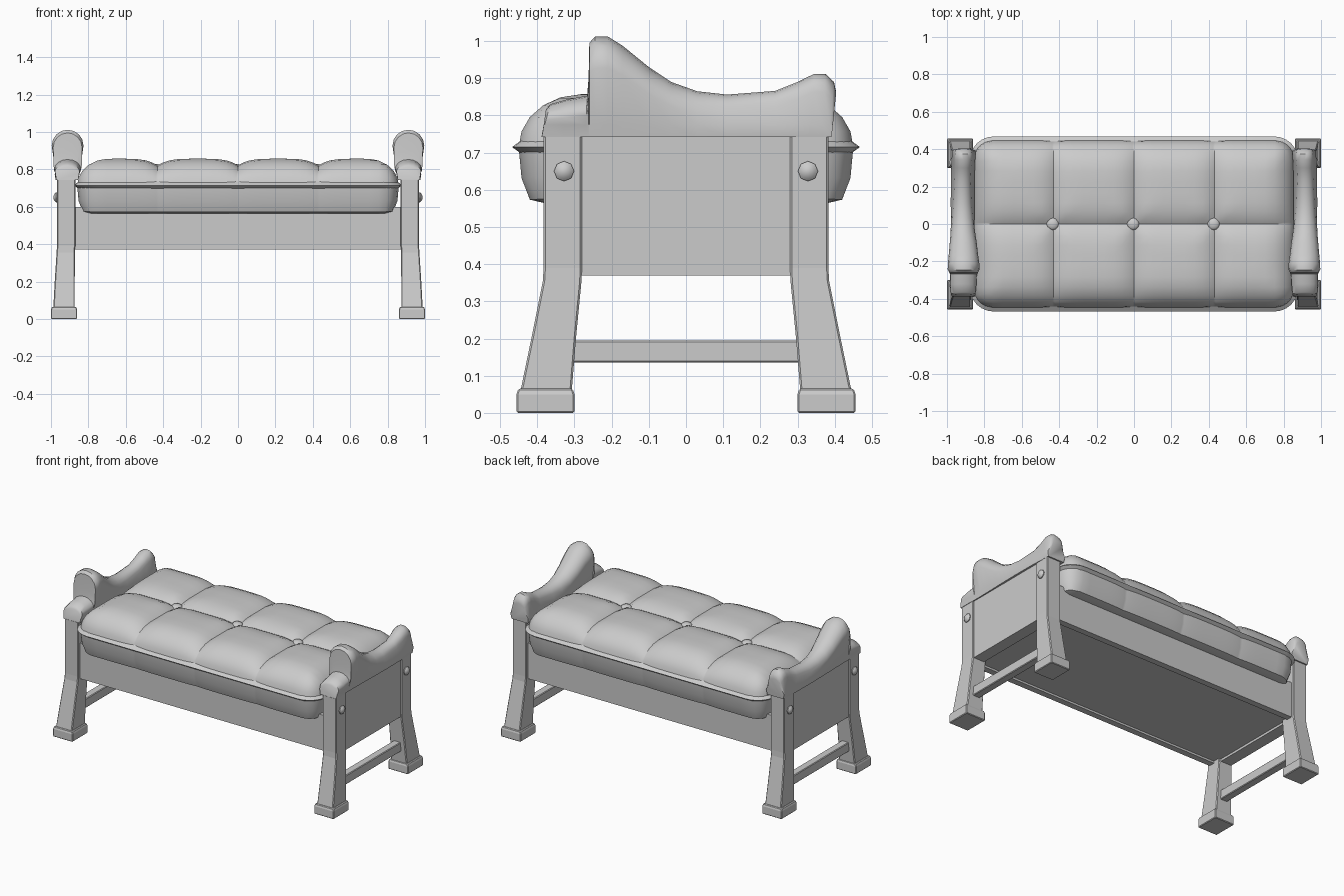
import bpy, bmesh
from math import sin, cos, pi, sqrt
from mathutils import Vector

if "Cube" in bpy.data.objects:
    bpy.data.objects.remove(bpy.data.objects["Cube"])


def finish(name, bm, bevel=0.0, smooth=False):
    bmesh.ops.recalc_face_normals(bm, faces=bm.faces)
    me = bpy.data.meshes.new(name)
    bm.to_mesh(me)
    bm.free()
    ob = bpy.data.objects.new(name, me)
    bpy.context.collection.objects.link(ob)
    if bevel:
        m = ob.modifiers.new("bevel", 'BEVEL')
        m.width, m.segments, m.limit_method = bevel, 1, 'ANGLE'
    if smooth:
        bpy.ops.object.select_all(action='DESELECT')
        ob.select_set(True)
        bpy.context.view_layer.objects.active = ob
        bpy.ops.object.shade_smooth_by_angle(angle=0.7)
    return ob


def loft(name, rings, bevel=0.0, smooth=False):
    """Skin a list of equal-length closed rings and cap both ends."""
    bm = bmesh.new()
    vs = [[bm.verts.new(p) for p in r] for r in rings]
    n = len(vs[0])
    for a, b in zip(vs, vs[1:]):
        for i in range(n):
            j = (i + 1) % n
            bm.faces.new((a[i], a[j], b[j], b[i]))
    bm.faces.new(vs[0])
    bm.faces.new(vs[-1])
    return finish(name, bm, bevel, smooth)


def rect(x0, x1, y0, y1, z, sx=1, sy=1):
    return [(sx * x, sy * y, z) for x, y in ((x0, y0), (x1, y0), (x1, y1), (x0, y1))]


def box(name, x0, x1, y0, y1, z0, z1, bevel=0.0):
    return loft(name, [rect(x0, x1, y0, y1, z0), rect(x0, x1, y0, y1, z1)], bevel)


# legs, feet and bolts at the four corners
LEG = [(0.05, 0.873, 0.988, 0.308, 0.447), (0.20, 0.873, 0.98, 0.296, 0.416),
       (0.355, 0.872, 0.97, 0.281, 0.385), (0.39, 0.87, 0.968, 0.28, 0.383),
       (0.75, 0.87, 0.968, 0.28, 0.383)]
for sx, side in ((-1, "left"), (1, "right")):
    for sy, end in ((-1, "front"), (1, "back")):
        tag = f"{end}_{side}"
        loft("leg_" + tag, [rect(a, b, c, d, z, sx, sy) for z, a, b, c, d in LEG], 0.005)
        loft("foot_" + tag, [rect(0.86, 1.0, 0.30, 0.456, 0, sx, sy),
                             rect(0.86, 1.0, 0.30, 0.456, 0.05, sx, sy),
                             rect(0.865, 0.995, 0.305, 0.451, 0.065, sx, sy)], 0.004)
        rings = [[(sx * x, sy * 0.328 + r * cos(k * pi / 4), 0.65 + r * sin(k * pi / 4))
                  for k in range(8)]
                 for x, r in ((0.955, 0.027), (0.973, 0.027), (0.98, 0.02), (0.986, 0.008))]
        loft("bolt_" + tag, rings, smooth=True)

    # end panel and low stretcher
    x0, x1 = sorted((sx * 0.885, sx * 0.962))
    box("end_panel_" + side, x0, x1, -0.285, 0.285, 0.37, 0.75)
    x0, x1 = sorted((sx * 0.90, sx * 0.95))
    box("stretcher_" + side, x0, x1, -0.31, 0.31, 0.135, 0.195, 0.004)

    # sculpted arm: (bottom y, top y, top z, half width, centre x)
    ARM = [(-0.387, -0.377, 0.815, 0.055, 0.913), (-0.393, -0.385, 0.800, 0.060, 0.913),
           (-0.388, -0.365, 0.830, 0.066, 0.913), (-0.33, -0.32, 0.843, 0.070, 0.913),
           (-0.27, -0.266, 0.853, 0.072, 0.911), (-0.262, -0.262, 0.90, 0.076, 0.911),
           (-0.26, -0.26, 0.995, 0.077, 0.911), (-0.24, -0.245, 1.012, 0.085, 0.911),
           (-0.21, -0.21, 1.012, 0.084, 0.911), (-0.17, -0.17, 0.987, 0.079, 0.912),
           (-0.10, -0.10, 0.93, 0.072, 0.913), (-0.04, -0.04, 0.89, 0.065, 0.915),
           (0.03, 0.03, 0.865, 0.058, 0.916), (0.11, 0.11, 0.856, 0.052, 0.917),
           (0.24, 0.24, 0.866, 0.046, 0.916), (0.30, 0.30, 0.89, 0.046, 0.914),
           (0.335, 0.345, 0.912, 0.049, 0.912), (0.365, 0.375, 0.912, 0.049, 0.911),
           (0.385, 0.398, 0.890, 0.045, 0.911), (0.392, 0.404, 0.862, 0.038, 0.911)]
    ARM = ARM[:1] + ARM[2:]
    rings = []
    for yb, yt, zt, w, cx in ARM:
        h = zt - 0.745
        r = min(w, h * 0.5)
        sec = [(-0.058, 0.742), (-0.063, 0.775)]
        sec += [(-w * cos(a * pi / 8), zt - r + r * sin(a * pi / 8)) for a in range(9)]
        sec += [(0.063, 0.775), (0.058, 0.742)]
        rings.append([(sx * (cx + x), yb + (yt - yb) * (z - 0.745) / h, z) for x, z in sec])
    loft("arm_" + side, rings, smooth=True)

# seat frame
for sy, end in ((-1, "front"), (1, "back")):
    y0, y1 = sorted((sy * 0.325, sy * 0.365))
    box(end + "_rail", -0.88, 0.88, y0, y1, 0.372, 0.60)
box("seat_base", -0.89, 0.89, -0.33, 0.33, 0.385, 0.57)

# tufted cushion: rounded-rectangle grid, puffed above and below the seam
HX, HY, R, SEAM = 0.86, 0.45, 0.11, 0.715
SEG = 12


def round_corner(x, y):
    dx, dy = abs(x) - (HX - R), abs(y) - (HY - R)
    if dx > 0 and dy > 0:
        k = max(dx, dy) / sqrt(dx * dx + dy * dy)
        x = (HX - R + dx * k) * (1 if x > 0 else -1)
        y = (HY - R + dy * k) * (1 if y > 0 else -1)
    return x, y


def edge_distance(x, y):
    dx, dy = abs(x) - (HX - R), abs(y) - (HY - R)
    if dx > 0 and dy > 0:
        return max(0, R - sqrt(dx * dx + dy * dy))
    return max(0, R - max(dx, dy))


def samples(cells, half):
    size = 2 * half / cells
    pts = []
    for c in range(cells):
        for k in range(SEG):
            t = sin(pi / 2 * (2 * k / SEG - 1))
            pts.append((-half + size * (c + 0.5 + t / 2), t))
    return pts + [(half, 1.0)]


def cushion_half(name, reach, height, power, tuft):
    bm = bmesh.new()
    rows = []
    for v, ty in samples(2, HY):
        row = []
        for u, tx in samples(4, HX):
            x, y = round_corner(u, v)
            d = min(edge_distance(x, y) / reach, 1)
            puff = (1 - (1 - d) ** power) ** (1 / power)
            gx = abs(tx) ** 4 if abs(u) < HX * 0.75 else (abs(tx) ** 4 if tx * u < 0 else 0)
            gy = abs(ty) ** 4 if ty * v <= 0 else 0
            near = max(0, 1 - min(Vector((x - b, y)).length for b in (-0.43, 0, 0.43)) / 0.09)
            z = SEAM + height * puff - tuft * puff * (max(gx, gy) + 0.5 * near)
            y *= 1 - 0.012 * gx
            row.append(bm.verts.new((x, y, z)))
        rows.append(row)
    for a, b in zip(rows, rows[1:]):
        for i in range(len(a) - 1):
            bm.faces.new((a[i], a[i + 1], b[i + 1], b[i]))
    ob = finish(name, bm, smooth=True)
    if height * ob.data.polygons[len(ob.data.polygons) // 3].normal.z < 0:
        ob.data.flip_normals()
    return ob


cushion_half("cushion_top", 0.17, 0.142, 2.0, 0.036)
cushion_half("cushion_bottom", 0.045, -0.15, 2.0, 0.0)

# seam flange around the cushion
outline = []
for cx, cy, a0 in ((1, 1, 0), (-1, 1, 2), (-1, -1, 4), (1, -1, 6)):
    for k in range(7):
        a = (a0 + k / 3) * pi / 4
        outline.append((cx * (HX - R), cy * (HY - R), cos(a), sin(a)))
rings = []
for x, y, c, s in outline + outline[:1]:
    rings.append([(x + c * r, y + s * r, z) for r, z in
                  ((R - 0.01, SEAM + 0.02), (R + 0.018, SEAM), (R - 0.01, SEAM - 0.02))])
loft("cushion_seam", rings, smooth=True)

# tuft buttons
for i, x in enumerate((-0.435, -0.005, 0.425)):
    bm = bmesh.new()
    bmesh.ops.create_uvsphere(bm, u_segments=12, v_segments=8, radius=0.033)
    bmesh.ops.scale(bm, vec=(1, 1, 0.5), verts=bm.verts)
    bmesh.ops.translate(bm, vec=(x, 0, 0.812), verts=bm.verts)
    finish(f"tuft_button_{i + 1}", bm, smooth=True)
